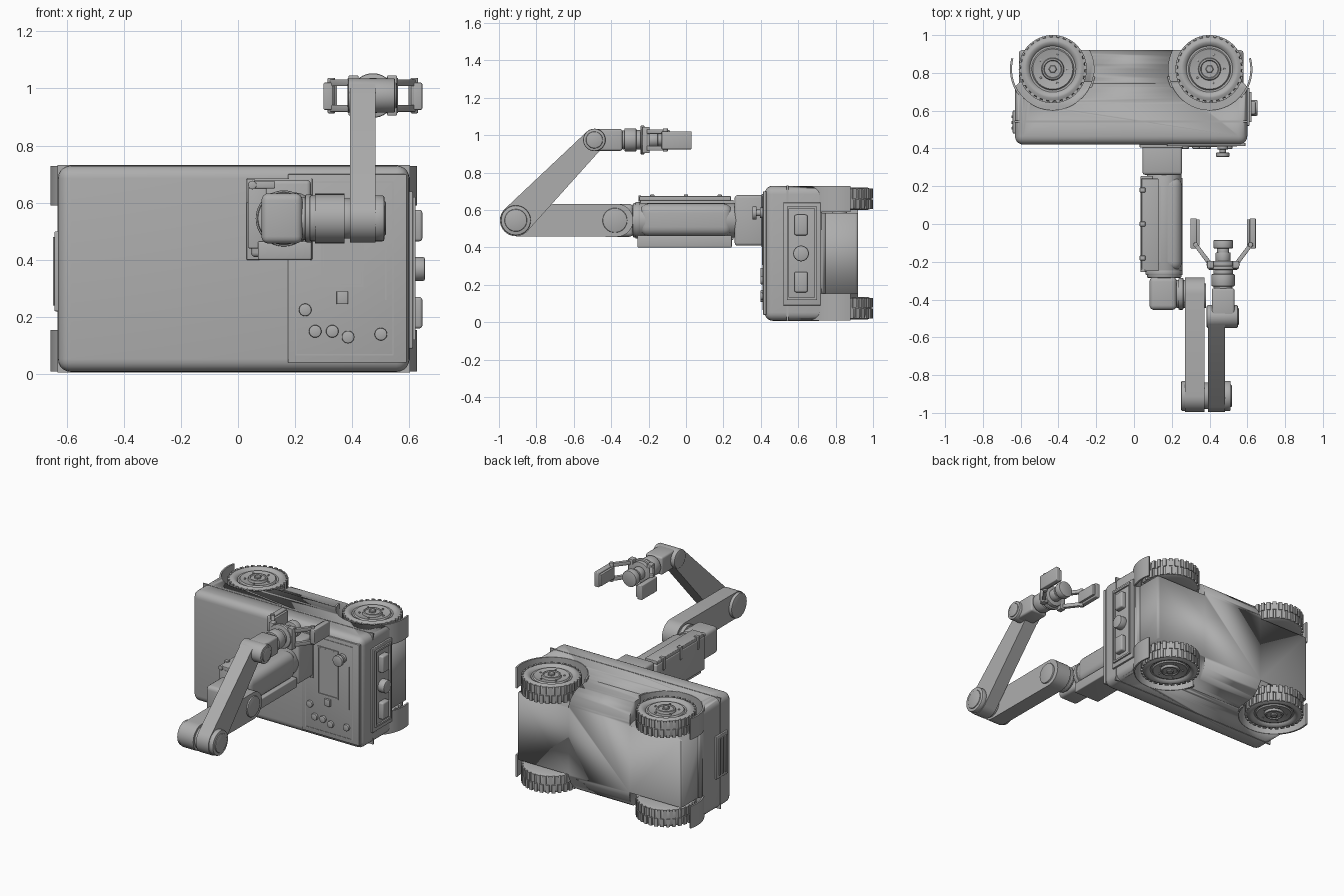
import bpy, bmesh, math
from mathutils import Matrix, Vector

if "Cube" in bpy.data.objects:
    bpy.data.objects.remove(bpy.data.objects["Cube"])

grey = bpy.data.materials.new("plain grey")
grey.diffuse_color = (0.42, 0.42, 0.42, 1)
grey.use_nodes = True
grey.node_tree.nodes["Principled BSDF"].inputs["Base Color"].default_value = grey.diffuse_color
AXES = {'x': Matrix.Rotation(math.pi / 2, 4, 'Y'), 'y': Matrix.Rotation(-math.pi / 2, 4, 'X'), 'z': Matrix()}


def finish(name, bm, bevel=0.0, seg=3, angle=35):
    bmesh.ops.recalc_face_normals(bm, faces=bm.faces)
    me = bpy.data.meshes.new(name)
    bm.to_mesh(me)
    bm.free()
    ob = bpy.data.objects.new(name, me)
    bpy.context.collection.objects.link(ob)
    me.materials.append(grey)
    bpy.ops.object.select_all(action='DESELECT')
    ob.select_set(True)
    bpy.context.view_layer.objects.active = ob
    if bevel:
        m = ob.modifiers.new("bevel", 'BEVEL')
        m.width, m.segments, m.limit_method = bevel, seg, 'ANGLE'
        bpy.ops.object.modifier_apply(modifier="bevel")
    bpy.ops.object.shade_smooth_by_angle(angle=math.radians(angle))
    return ob


def box(name, x, y, z, bevel=0.0, seg=3):
    bm = bmesh.new()
    bmesh.ops.create_cube(bm, size=1)
    for v in bm.verts:
        v.co = [(r[0] + r[1]) / 2 + c * (r[1] - r[0]) for r, c in zip((x, y, z), v.co)]
    return finish(name, bm, bevel, seg)


def frame(name, axis, at, t, a, b, w):
    """Thin rectangular outline lying across the given axis."""
    for i, (p, q) in enumerate([((a[0], a[0] + w), b), ((a[1] - w, a[1]), b),
                                (a, (b[0], b[0] + w)), (a, (b[1] - w, b[1]))]):
        d = (at, at + t)
        if axis == 'x':
            box(f"{name}_{i}", d, p, q)
        else:
            box(f"{name}_{i}", p, d, q)


def lathe(name, profile, centre, axis='z', steps=40, flip=1):
    """Spin (radius, height) points about an axis; closed by end caps."""
    bm = bmesh.new()
    rings = [[bm.verts.new((r * math.cos(2 * math.pi * k / steps), r * math.sin(2 * math.pi * k / steps), h * flip))
              for k in range(steps)] for r, h in profile]
    for a, b in zip(rings, rings[1:]):
        for k in range(steps):
            j = (k + 1) % steps
            bm.faces.new((a[k], a[j], b[j], b[k]))
    bm.faces.new(rings[0])
    bm.faces.new(rings[-1])
    bm.transform(Matrix.Translation(centre) @ AXES[axis])
    return finish(name, bm)


def cyl(name, a, b, r, u, v, axis, soft=0.006, steps=40):
    """Soft-edged cylinder from a to b on an axis; u, v are the other two coordinates in order."""
    c = {'x': (0, u, v), 'y': (u, 0, v), 'z': (u, v, 0)}[axis]
    return lathe(name, [(r - soft, a), (r - soft * .3, a + soft * .3), (r, a + soft), (r, b - soft),
                        (r - soft * .3, b - soft * .3), (r - soft, b)], c, axis, steps)


def prism(name, pts, lo, hi, bevel=0.0, axis='x'):
    """Extrude an outline along x (points are y, z) or z (points are x, y)."""
    bm = bmesh.new()
    f = bm.faces.new([bm.verts.new((lo, p, q) if axis == 'x' else (p, q, lo)) for p, q in pts])
    g = bmesh.ops.extrude_face_region(bm, geom=[f])
    d = Vector((hi - lo, 0, 0) if axis == 'x' else (0, 0, hi - lo))
    bmesh.ops.translate(bm, vec=d, verts=[e for e in g['geom'] if isinstance(e, bmesh.types.BMVert)])
    return finish(name, bm, bevel, 2)


def link(name, p, q, rp, rq, lo, hi):
    """Round-ended arm link between two pivots in the y-z plane."""
    ang = math.atan2(q[1] - p[1], q[0] - p[0])
    pts = []
    for c, r, s in ((q, rq, ang - math.pi / 2), (p, rp, ang + math.pi / 2)):
        pts += [(c[0] + r * math.cos(s + math.pi * k / 18), c[1] + r * math.sin(s + math.pi * k / 18))
                for k in range(19)]
    return prism(name, pts, lo, hi)


def arc_strip(name, cx, cy, r0, r1, a0, a1, z0, z1):
    t = [math.radians(a0 + (a1 - a0) * k / 28) for k in range(29)]
    pts = [(cx + r1 * math.cos(a), cy + r1 * math.sin(a)) for a in t]
    pts += [(cx + r0 * math.cos(a), cy + r0 * math.sin(a)) for a in reversed(t)]
    return prism(name, pts, z0, z1, 0, 'z')


# Body shell and tapered chassis, cut by the wheel wells
WX, WY, MID = (-0.43, 0.40), 0.82, 0.368
body = box("body_shell", (-.63, .60), (.42, .755), (.008, .73), .045, 5)
half = [(.70, .35), (.76, .345), (.85, .335), (.88, .315), (.905, .28), (.92, .235)]
chassis = prism("chassis", [(y, MID + h) for y, h in half] + [(y, MID - h) for y, h in reversed(half)], -.61, .58, .015)
cutters = [cyl("well_cutter", z0, z1, .218, x, WY, 'z', 0, 56) for x in WX for z0, z1 in ((.585, .80), (-.1, .15))]
for ob in (body, chassis):
    bpy.context.view_layer.objects.active = ob
    for c in cutters:
        m = ob.modifiers.new("well", 'BOOLEAN')
        m.operation, m.object, m.solver = 'DIFFERENCE', c, 'EXACT'
        bpy.ops.object.modifier_apply(modifier="well")
for c in cutters:
    bpy.data.objects.remove(c)
box("seam_plate", (-.632, .602), (.538, .548), (.006, .732))

# Wheels, treads, hubs and fenders
tyre = [(.05, -.06), (.15, -.06), (.168, -.052), (.173, -.04), (.173, .04), (.168, .052), (.152, .060), (.142, .060),
        (.128, .052), (.122, .044), (.112, .044), (.106, .052), (.098, .050), (.060, .044), (.056, .058),
        (.048, .060), (.044, .054), (.026, .054)]
for x in WX:
    for zc, s in ((.66, 1), (.076, -1)):
        lathe("wheel", tyre, (x, WY, zc), 'z', 48, s)
        lathe("hub_bolt", [(.022, .05), (.022, .062), (.018, .066)], (x, WY, zc), 'z', 6, s)
        cyl("axle", min(zc, zc - s * .2), max(zc, zc - s * .2), .04, x, WY, 'z')
        bm = bmesh.new()
        for k in range(30):
            for row in (-1, 1):
                a = 2 * math.pi * (k + .25 * row) / 30
                M = Matrix.Translation((x, WY, zc + row * .029)) @ Matrix.Rotation(a, 4, 'Z') @ \
                    Matrix.Translation((.173, 0, 0)) @ Matrix.Diagonal((.014, .022, .052, 1))
                bmesh.ops.create_cube(bm, size=1, matrix=M)
        finish("tyre_tread", bm)
        for k in range(5):
            a = 2 * math.pi * k / 5
            zz = sorted((zc + s * .04, zc + s * .054))
            cyl("wheel_nut", zz[0], zz[1], .006, x + .078 * math.cos(a), WY + .078 * math.sin(a), 'z', .002, 8)
        z0, z1 = (.59, .728) if s > 0 else (.01, .155)
        a0, a1 = (190, 375) if x > 0 else (165, 350)
        arc_strip("fender", x, WY, .216, .227, a0, a1, z0, z1)

# Front control panel
box("control_panel", (.175, .59), (.412, .43), (.04, .70), .003)
frame("panel_trim", 'y', .409, .006, (.20, .545), (.065, .675), .005)
frame("screen_trim", 'y', .407, .008, (.29, .44), (.305, .62), .008)
box("screen", (.30, .43), (.410, .42), (.315, .61))
box("panel_switch", (.345, .385), (.398, .42), (.245, .29), .003)
box("panel_slot", (.515, .52), (.408, .42), (.26, .54))
for x, z in ((.235, .225), (.27, .15), (.33, .15), (.385, .13), (.50, .14)):
    cyl("panel_button", .398, .42, .022, x, z, 'y', .004, 24)
cyl("knob_stem", .37, .42, .018, .47, .585, 'y', .003, 24)
cyl("knob_head", .355, .378, .036, .47, .585, 'y', .005, 28)
cyl("knob_collar", .395, .415, .028, .47, .585, 'y', .003, 28)

# Right end light panel
box("side_panel", (.59, .612), (.52, .72), (.09, .64), .004)
frame("side_trim", 'x', .60, .022, (.54, .70), (.12, .62), .012)
for z in (.215, .52):
    box("side_lamp", (.60, .645), (.58, .65), (z - .055, z + .055), .01)
cyl("side_dial", .60, .655, .042, .615, .368, 'x', .008)
# Left end vent panel
box("vent_panel", (-.642, -.62), (.48, .60), (.22, .50), .004)
for k in range(3):
    box("vent_bar", (-.648, -.63), (.50 + k * .03, .515 + k * .03), (.24, .48), .002)

# Arm base and telescoping sleeve
AZ = .545
box("arm_mount", (.045, .255), (.26, .425), (.41, .68), .015)
box("mount_plate", (.03, .26), (.405, .425), (.40, .685), .003)
cyl("arm_tube", -.285, .28, .092, .16, AZ, 'y', .008, 48)
cyl("tube_collar", -.27, -.245, .098, .16, AZ, 'y', .004, 48)
box("sleeve_tray", (.07, .257), (-.26, .245), (.40, .465), .006)
box("sleeve_side", (.075, .255), (-.25, .25), (.46, .635), .05, 5)
box("sleeve_rail", (.035, .10), (-.245, .255), (.44, .655), .006)
box("sleeve_top_rail", (.04, .13), (-.25, .24), (.65, .675), .004)
for y in (-.18, .0, .18):
    box("rail_clip", (.03, .06), (y - .012, y + .012), (.60, .682), .003)
cyl("rail_screw", -.255, -.24, .015, .05, .662, 'y', .002, 16)

# Shoulder joint and lower link
box("shoulder_block", (.082, .226), (-.455, -.28), (.457, .633), .025, 4)
cyl("shoulder_neck", .22, .285, .074, -.37, AZ, 'x')
cyl("shoulder_drum", .235, .262, .084, -.37, AZ, 'x')
link("lower_link", (-.91, AZ), (-.37, AZ), .085, .088, .27, .372)
cyl("shoulder_cap", .36, .382, .066, -.38, AZ, 'x')

# Elbow and upper link
E, W = (-.91, AZ), (-.49, .975)
for a, b, r in ((.25, .285, .08), (.36, .40, .07), (.475, .512, .08), (.50, .518, .06)):
    cyl("elbow_ring", a, b, r, E[0], E[1], 'x')
link("upper_link", E, W, .085, .06, .392, .482)
cyl("wrist_hub", .385, .55, .06, W[0], W[1], 'x')
cyl("wrist_cap", .54, .556, .045, W[0], W[1], 'x')

# Wrist and gripper
GX, GZ = .472, .975
box("wrist_block", (.412, .532), (-.49, -.34), (.917, 1.033), .012)
for a, b, r in ((-.345, -.325, .05), (-.33, -.265, .062), (-.27, -.24, .052), (-.243, -.222, .078),
                (-.225, -.195, .068), (-.20, -.15, .04), (-.165, -.125, .032), (-.13, -.085, .052)):
    cyl("gripper_wrist", a, b, r, GX, GZ, 'y')
for s in (-1, 1):
    xs = lambda a, b: tuple(sorted((GX + s * a, GX + s * b)))
    box("finger_pad", xs(.14, .173), (-.13, .03), (.925, 1.02), .005)
    box("pad_backing", xs(.125, .142), (-.115, .025), (.935, 1.01), .003)
    box("knuckle_bar", xs(.05, .085), (-.235, -.195), (.905, 1.045), .004)
    for zo in (-.045, .045):
        z0, z1 = GZ + zo - .012, GZ + zo + .012
        prism("finger_bar", [(GX + s * .07, -.235), (GX + s * .085, -.21), (GX + s * .155, -.115),
                             (GX + s * .14, -.10), (GX + s * .06, -.205)], z0, z1, .002, 'z')
    for px, py in ((.075, -.215), (.145, -.11)):
        cyl("finger_pin", GZ - .062, GZ + .062, .013, GX + s * px, py, 'z', .003, 16)
